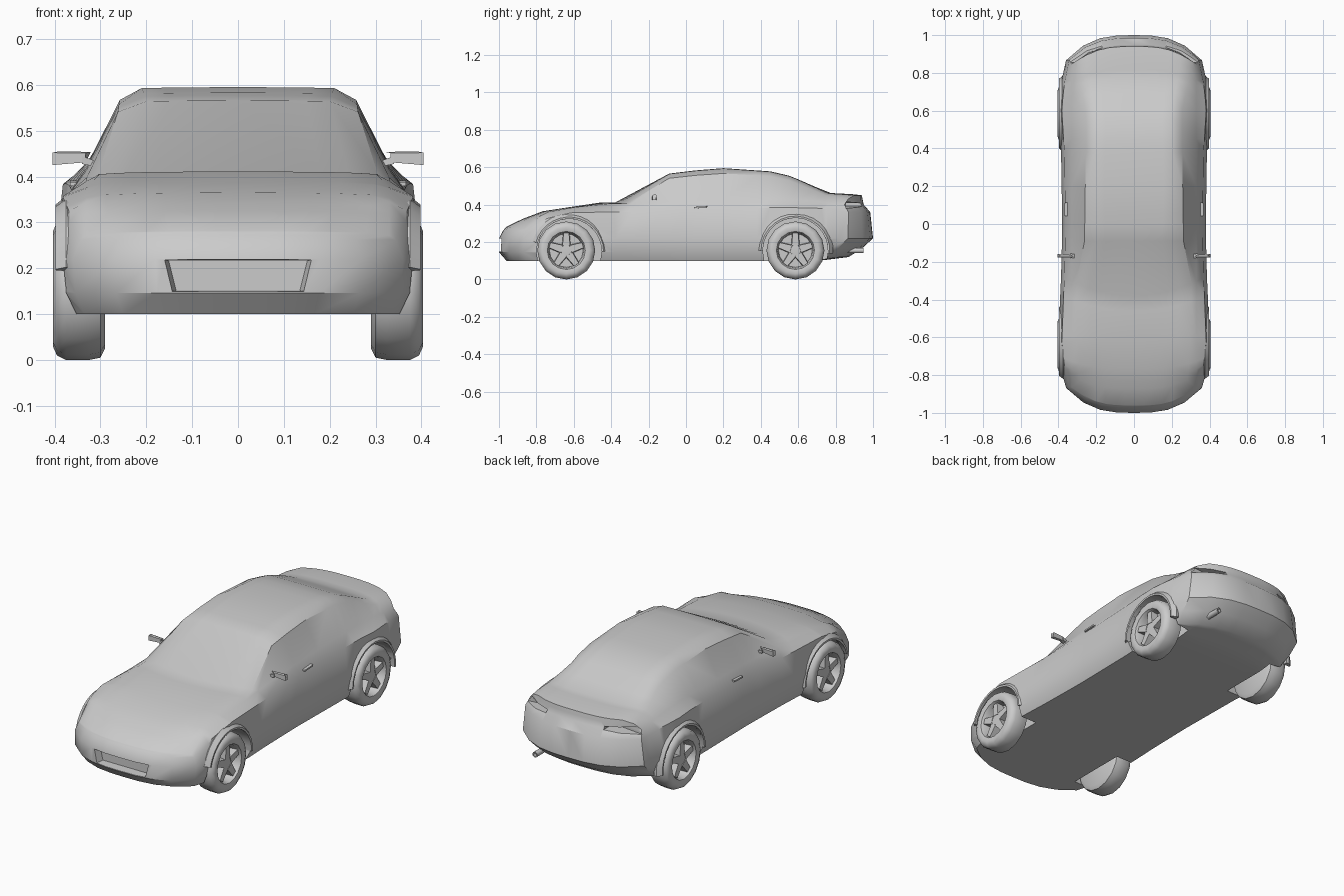
import bpy, bmesh, math
from mathutils import Vector, Matrix

if "Cube" in bpy.data.objects:
    bpy.data.objects.remove(bpy.data.objects["Cube"])

grey = bpy.data.materials.new("plain_grey")
grey.use_nodes = True
grey.diffuse_color = (0.6, 0.6, 0.6, 1)
grey.node_tree.nodes["Principled BSDF"].inputs["Base Color"].default_value = (0.6, 0.6, 0.6, 1)


def finish(name, bm, angle=35):
    bmesh.ops.remove_doubles(bm, verts=bm.verts, dist=0.0002)
    bmesh.ops.recalc_face_normals(bm, faces=bm.faces)
    mesh = bpy.data.meshes.new(name)
    bm.to_mesh(mesh)
    bm.free()
    mesh.materials.append(grey)
    obj = bpy.data.objects.new(name, mesh)
    bpy.context.collection.objects.link(obj)
    smooth(obj, angle)
    return obj


def smooth(obj, angle):
    bpy.ops.object.select_all(action='DESELECT')
    obj.select_set(True)
    bpy.context.view_layer.objects.active = obj
    bpy.ops.object.shade_smooth_by_angle(angle=math.radians(angle))


def lerp_keys(keys, v):
    if v <= keys[0][0]:
        return keys[0][1]
    for (a, p), (b, q) in zip(keys, keys[1:]):
        if v <= b:
            return p + (q - p) * (v - a) / (b - a)
    return keys[-1][1]


def prism(name, outline, axis_vec, place=Matrix(), taper=1.0, angle=30):
    """Extrude a closed outline of 3D points, optionally tapering the far end."""
    bm = bmesh.new()
    mid = sum((Vector(p) for p in outline), Vector()) / len(outline)
    near = [bm.verts.new(place @ Vector(p)) for p in outline]
    far = [bm.verts.new(place @ (mid + (Vector(p) - mid) * taper + Vector(axis_vec))) for p in outline]
    bm.faces.new(near)
    bm.faces.new(far)
    for i in range(len(near)):
        j = (i + 1) % len(near)
        bm.faces.new((near[i], near[j], far[j], far[i]))
    return finish(name, bm, angle)


def lathe(name, profile, centre, side, steps, start=0, sweep=360, closed=False):
    """Turn (radius, x) points round an axle parallel to x."""
    bm = bmesh.new()
    rings = []
    for k in range(steps + 1):
        a = math.radians(start + sweep * k / steps)
        rings.append([bm.verts.new((side * x, centre[0] + r * math.cos(a), centre[1] + r * math.sin(a)))
                      for r, x in profile])
    n = len(profile)
    for p, q in zip(rings, rings[1:]):
        for i in range(n if closed else n - 1):
            j = (i + 1) % n
            bm.faces.new((p[i], p[j], q[j], q[i]))
    if closed and sweep < 360:
        bm.faces.new(rings[0])
        bm.faces.new(rings[-1])
    bmesh.ops.dissolve_degenerate(bm, dist=0.0001, edges=bm.edges)
    return finish(name, bm, 40)


# Body outline keys along y: half widths, heights, and the end rakes along z
width = [(-1, .36), (-.9, .383), (-.62, .4), (-.38, .386), (0, .38), (.38, .386), (.6, .4), (.85, .385), (1, .36)]
floor = [(.75, .1), (1, .12)]
shoulder = [(-1, .262), (-.85, .325), (-.6, .358), (-.38, .362), (0, .37), (.5, .385), (.8, .38), (1, .36)]
belt = [(-1, .272), (-.85, .345), (-.6, .376), (-.38, .398), (0, .42), (.5, .43), (.8, .415), (1, .4)]
pillar = [(-1, .28), (-.38, .305), (-.09, .262), (.2, .258), (.6, .255), (.8, .29), (1, .3)]
drop = [(-1, .004), (-.38, .006), (-.09, .025), (.2, .028), (.6, .025), (.8, .012), (1, .02)]
roof = [(-1, .2), (-.38, .24), (-.09, .2), (.2, .21), (.55, .2), (.8, .23), (1, .25)]
top = [(-1, .282), (-.9, .325), (-.78, .365), (-.6, .39), (-.46, .411), (-.38, .411), (-.09, .566), (.05, .583),
       (.2, .595), (.45, .578), (.55, .555), (.7, .495), (.8, .462), (.94, .456), (1, .45)]
nose_rake = [(.1, .04), (.135, .025), (.146, 0), (.22, 0), (.25, .012), (.282, .04)]
tail_rake = [(.12, .13), (.165, .06), (.22, 0), (.36, .015), (.4, .05), (.45, .06)]
stations = sorted({y for keys in (width, top, shoulder, drop) for y, _ in keys})
COLS, ROWS = 8, 7


def body_point(y, row, col):
    w, zb, zt = lerp_keys(width, y), lerp_keys(floor, y), lerp_keys(top, y)
    zs, zg = lerp_keys(shoulder, y), lerp_keys(belt, y)
    half, z = [(w * .93, zb), (w * .985, zb + .046), (w, .22), (w * .955, zs), (.33, zg),
               (lerp_keys(pillar, y), zt - lerp_keys(drop, y)), (lerp_keys(roof, y), zt - .002)][row]
    s = 2 * col / COLS - 1
    x = half * s
    if row == ROWS - 1:
        z += .002 * (1 - s * s)
    # Round the plan of both ends, and rake the nose and tail
    bend = .17 * abs(x / .39) ** 3
    if y < -.65:
        y += (-y - .65) / .35 * (bend + lerp_keys(nose_rake, z))
    elif y > .65:
        y -= (y - .65) / .35 * (bend + lerp_keys(tail_rake, z))
    else:
        y += max(0, 1 - abs(y + .4) / .2) * .07 * (x / .3) ** 2
    return x, y, z


def make_body():
    bm = bmesh.new()
    verts = {}

    def patch(nu, nv, where):
        def vert(u, v):
            key = where(u, v)
            if key not in verts:
                verts[key] = bm.verts.new(body_point(stations[key[0]], key[1], key[2]))
            return verts[key]
        for u in range(nu):
            for v in range(nv):
                bm.faces.new((vert(u, v), vert(u + 1, v), vert(u + 1, v + 1), vert(u, v + 1)))

    last = len(stations) - 1
    for end in (0, last):
        patch(ROWS - 1, COLS, lambda u, v: (end, u, v))
    for row in (0, ROWS - 1):
        patch(last, COLS, lambda u, v: (u, row, v))
    for col in (0, COLS):
        patch(last, ROWS - 1, lambda u, v: (u, v, col))
    return finish("body", bm)


body = make_body()


def cut(cutter):
    mod = body.modifiers.new("cut", 'BOOLEAN')
    mod.operation, mod.solver, mod.object = 'DIFFERENCE', 'EXACT', cutter
    bpy.context.view_layer.objects.active = body
    bpy.ops.object.modifier_apply(modifier=mod.name)
    bpy.data.objects.remove(cutter)


# Grille opening and tail light slots
cut(prism("grille_cutter", [(-.168, -1.02, .22), (.168, -1.02, .22), (.15, -1.02, .148), (-.15, -1.02, .148)],
          (0, .07, 0), taper=.9))
for side in (1, -1):
    cut(prism("light_cutter", [(side * .17, 1, .392), (side * .17, 1, .408), (side * .4, 1, .418), (side * .4, 1, .375)],
              (0, -.145, 0)))

AXLES = {"front": (-.64, .155), "rear": (.585, .155)}
TYRE = [(0, .29), (.13, .29), (.15, .3), (.155, .325), (.155, .375), (.145, .395), (.125, .404),
        (.102, .398), (.095, .385), (.09, .35), (0, .35)]
for end, (ay, az) in AXLES.items():
    arch = (ay + .015, az - .005) if end == "front" else (ay, az)
    for side in (1, -1):
        tag = end + ("_left" if side > 0 else "_right")
        # Wheel well and its flared lip
        cut(lathe("well_cutter", [(0, .27), (.175, .27), (.175, .5), (0, .5)], arch, side, 20))
        lathe("arch_lip_" + tag, [(.174, .36), (.174, .397), (.184, .398), (.202, .375), (.2, .36)],
              arch, side, 14, 0 if end == "front" else -5, 165 if end == "front" else 185, True)
        # Wheel with five tapered spokes and a hub
        lathe("wheel_" + tag, TYRE, (ay, az), side, 16)
        lathe("hub_" + tag, [(0, .388), (.03, .386), (.036, .345)], (ay, az), side, 10)
        for k in range(5):
            place = Matrix.Translation((0, ay, az)) @ Matrix.Rotation(math.tau * k / 5, 4, 'X')
            prism(f"spoke_{tag}_{k + 1}",
                  [(side * .345, -.024, .02), (side * .345, .024, .02), (side * .345, .017, .098), (side * .345, -.017, .098)],
                  (side * .043, 0, 0), place, .85)
smooth(body, 35)

for side, tag in ((1, "left"), (-1, "right")):
    # Door mirror: slim arm swelling into the housing
    prism("mirror_arm_" + tag, [(side * .305, -.178, .42), (side * .305, -.16, .42), (side * .305, -.16, .432),
                                (side * .305, -.178, .432)], (side * .035, 0, .01), taper=1.4)
    prism("mirror_" + tag, [(side * .405, -.178, .425), (side * .405, -.16, .425), (side * .405, -.158, .452),
                            (side * .39, -.168, .455), (side * .405, -.178, .452)], (-side * .072, -.003, .002), taper=.75)
    # Door handle
    prism("door_handle_" + tag, [(side * .34, .04, .379), (side * .34, .115, .383), (side * .34, .115, .392),
                                 (side * .34, .04, .388)], (side * .027, 0, 0), taper=.92)

# Exhaust pipe under the rear bumper
exhaust = lathe("exhaust_pipe", [(.009, -.05), (.015, -.05), (.015, .05), (.009, .05)], (0, 0), 1, 10, closed=True)
exhaust.rotation_euler = (0, 0, math.pi / 2)
exhaust.location = (.23, .9, .155)
